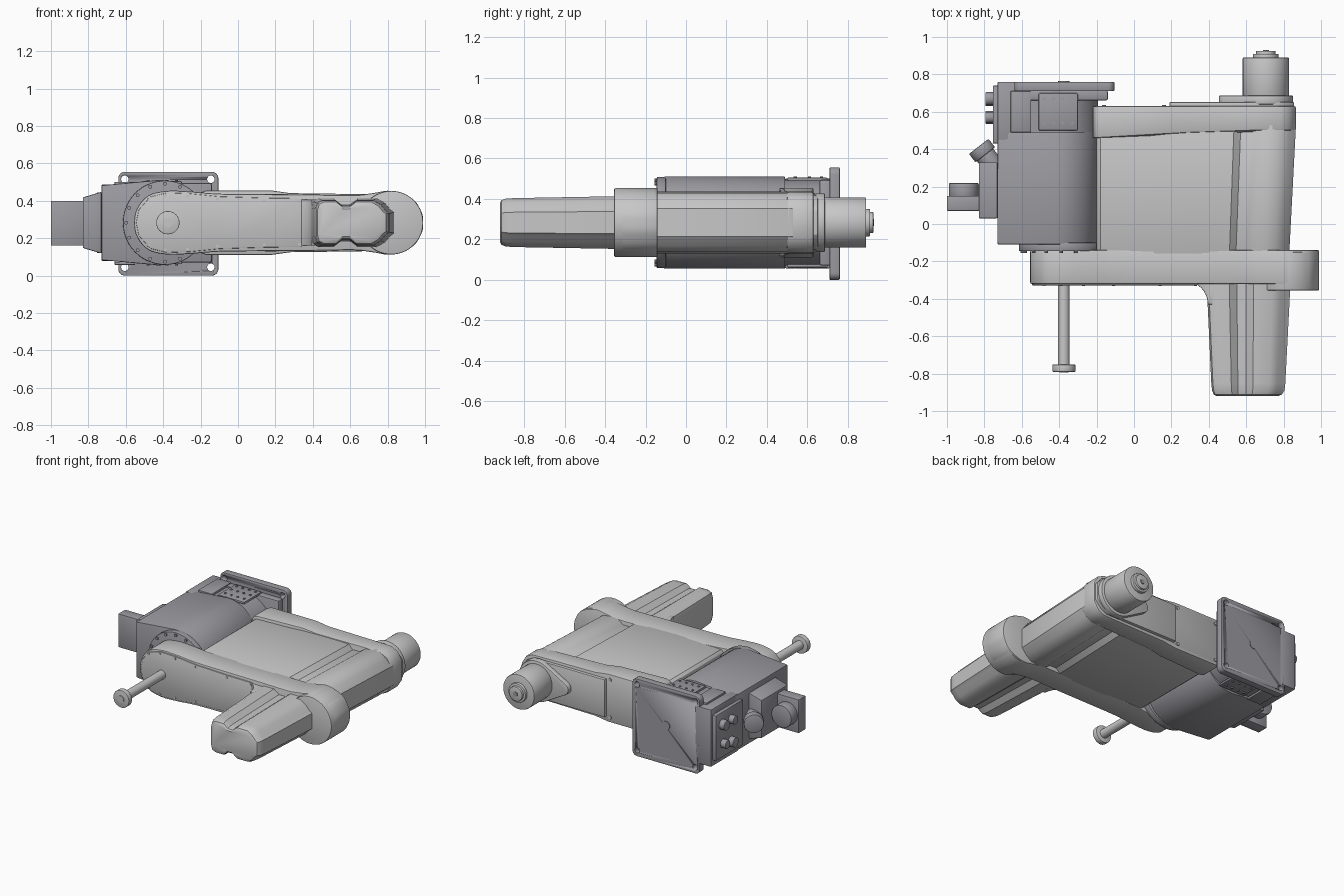
import bpy, bmesh, math
from mathutils import Vector

cube = bpy.data.objects.get("Cube")
if cube:
    bpy.data.objects.remove(cube, do_unlink=True)

ZC = 0.283          # height of the mirror plane of every housing
SHAFT_X = -0.375
MOTOR_X = 0.705


def material(name, rgb):
    m = bpy.data.materials.new(name)
    m.use_nodes = True
    m.diffuse_color = (*rgb, 1)
    m.node_tree.nodes["Principled BSDF"].inputs["Base Color"].default_value = (*rgb, 1)
    return m


LIGHT = material("light grey", (0.57, 0.57, 0.57))
DARK = material("dark grey", (0.33, 0.33, 0.36))


def finish(name, bm, mat, bevel=0.0):
    bmesh.ops.recalc_face_normals(bm, faces=bm.faces)
    if bevel:
        edges = [e for e in bm.edges if e.calc_face_angle(0) > math.radians(40)]
        bmesh.ops.bevel(bm, geom=edges, offset=bevel, segments=2, profile=0.5,
                        affect='EDGES', clamp_overlap=True)
    me = bpy.data.meshes.new(name)
    bm.to_mesh(me)
    bm.free()
    me.materials.append(mat)
    me.shade_smooth()
    me.set_sharp_from_angle(angle=math.radians(32))
    ob = bpy.data.objects.new(name, me)
    bpy.context.collection.objects.link(ob)
    return ob


def mirrored(half):
    """Closed (x, z) outline from (x, half height) points, left to right."""
    return ([(x, ZC + h) for x, h in half] +
            [(x, ZC - h) for x, h in reversed(half) if h > 0])


def smooth(pts, steps=5):
    """Catmull-Rom curve through a closed outline."""
    out, n = [], len(pts)
    for i in range(n):
        a, b, c, d = (Vector(pts[(i + k) % n]) for k in (-1, 0, 1, 2))
        for s in range(steps):
            t = s / steps
            out.append(tuple(0.5 * (2 * b + (c - a) * t + (2 * a - 5 * b + 4 * c - d) * t ** 2
                                    + (3 * b - a - 3 * c + d) * t ** 3)))
    return out


def arc(cx, cz, r, a0, a1, n=16):
    angles = [math.radians(a0 + (a1 - a0) * i / n) for i in range(n + 1)]
    return [(cx + r * math.cos(a), cz + r * math.sin(a)) for a in angles]


def loft(name, sections, mat, bevel=0.0):
    """Skin equal-length (x, z) outlines placed at successive y values."""
    bm = bmesh.new()
    rings = [[bm.verts.new((x, y, z)) for x, z in pts] for y, pts in sections]
    for a, b in zip(rings, rings[1:]):
        for i in range(len(a)):
            j = (i + 1) % len(a)
            bm.faces.new((a[i], a[j], b[j], b[i]))
    bm.faces.new(rings[0])
    bm.faces.new(rings[-1])
    return finish(name, bm, mat, bevel)


def prism(name, pts, y0, y1, mat, bevel=0.0):
    return loft(name, [(y0, pts), (y1, pts)], mat, bevel)


def resized(pts, sx, sz, cx):
    return [(cx + (x - cx) * sx, ZC + (z - ZC) * sz) for x, z in pts]


def rounded(x0, x1, z0, z1, r):
    return (arc(x1 - r, z1 - r, r, 0, 90, 6) + arc(x0 + r, z1 - r, r, 90, 180, 6) +
            arc(x0 + r, z0 + r, r, 180, 270, 6) + arc(x1 - r, z0 + r, r, 270, 360, 6))


def rod(name, start, end, r, mat, bevel=0.0, sides=40):
    a, b = Vector(start), Vector(end)
    bm = bmesh.new()
    bmesh.ops.create_cone(bm, cap_ends=True, segments=sides, radius1=r, radius2=r, depth=(b - a).length)
    rot = (b - a).to_track_quat('Z', 'Y').to_matrix().to_4x4()
    bmesh.ops.transform(bm, matrix=rot, verts=bm.verts)
    bmesh.ops.translate(bm, vec=(a + b) / 2, verts=bm.verts)
    return finish(name, bm, mat, bevel)


def y_rod(name, x, y0, y1, r, mat, z=ZC, bevel=0.0, sides=40):
    return rod(name, (x, y0, z), (x, y1, z), r, mat, bevel, sides)


def box(name, x0, x1, y0, y1, z0, z1, mat, bevel=0.0):
    return prism(name, [(x0, z0), (x1, z0), (x1, z1), (x0, z1)], y0, y1, mat, bevel)


# Base: half-round column with a boxy cable side
left = [(-0.73, ZC + 0.2), (-0.73, ZC - 0.2)]
tube = arc(-0.42, ZC, 0.228, -90, 90, 28) + left
prism("base_column", tube, -0.11, 0.49, DARK, 0.006)
prism("base_rear_column", resized(tube, 1, 0.93, -0.73), 0.48, 0.72, DARK)
box("base_rear_collar", -0.6, -0.14, 0.66, 0.715, 0.07, 0.495, DARK, 0.01)
box("base_back_block", -0.73, -0.6, 0.45, 0.76, ZC - 0.205, ZC + 0.205, DARK, 0.006)
y_rod("base_bearing_ring", -0.39, -0.145, -0.1, 0.225, DARK, bevel=0.005, sides=56)
for i in range(16):
    a = i * math.tau / 16
    y_rod("ring_bolt", -0.39 + 0.208 * math.cos(a), -0.155, -0.14, 0.01, DARK,
          ZC + 0.208 * math.sin(a), sides=10)

# Mounting plate with four corner holes
plate = prism("mounting_plate", rounded(-0.64, -0.105, 0.0, 0.555, 0.035), 0.71, 0.76, DARK, 0.004)
for x in (-0.605, -0.145):
    for z in (0.045, 0.515):
        cutter = y_rod("hole_cutter", x, 0.6, 0.9, 0.02, DARK, z, sides=20)
        cutter.hide_render = True
        cutter.hide_set(True)
        mod = plate.modifiers.new("hole", 'BOOLEAN')
        mod.operation, mod.object, mod.solver = 'DIFFERENCE', cutter, 'EXACT'
y_rod("plate_centre_boss", -0.375, 0.755, 0.764, 0.03, DARK, sides=24)

# Bolted access panels on both faces of the base
for s in (-1, 1):
    lo, hi = sorted((ZC + s * 0.205, ZC + s * 0.222))
    box("access_panel", -0.51, -0.3, 0.5, 0.7, lo, hi, DARK, 0.006)
    box("side_panel", -0.66, -0.55, 0.49, 0.71, lo - 0.004, hi - 0.004, DARK, 0.004)
    for x in (-0.48, -0.43, -0.38, -0.33):
        for y in (0.54, 0.61, 0.67):
            rod("panel_screw", (x, y, ZC + s * 0.22), (x, y, ZC + s * 0.228), 0.008, DARK, sides=8)

# Cable side: stepped bracket, connector block, angled plug, socket panel
bracket = [(-0.83, ZC - 0.135), (-0.73, ZC - 0.165), (-0.73, ZC + 0.165), (-0.83, ZC + 0.135)]
prism("connector_bracket", bracket, 0.03, 0.33, DARK, 0.006)
wedge = [(-0.73, ZC - 0.2), (-0.6, ZC - 0.21), (-0.6, ZC + 0.21), (-0.73, ZC + 0.2)]
prism("base_front_wedge", wedge, -0.1, 0.3, DARK, 0.005)
box("connector_block", -1.0, -0.82, 0.07, 0.15, 0.16, 0.4, DARK, 0.004)
y_rod("connector_knob", -0.91, 0.14, 0.22, 0.08, DARK, bevel=0.008)
rod("angled_plug", (-0.72, 0.27, ZC), (-0.82, 0.4, ZC), 0.055, DARK, 0.006)
rod("plug_collar", (-0.795, 0.37, ZC), (-0.83, 0.415, ZC), 0.066, DARK, 0.006)
box("socket_panel", -0.755, -0.72, 0.43, 0.74, 0.12, 0.445, DARK, 0.006)
for y, z, r in ((0.57, 0.2, 0.035), (0.57, 0.36, 0.03), (0.66, 0.22, 0.03), (0.67, 0.36, 0.035)):
    rod("socket", (-0.75, y, z), (-0.795, y, z), r, DARK, 0.005, 20)

# Front link slab with rounded ends and a slight waist
slab = [(-0.555, 0), (-0.54, 0.075), (-0.48, 0.145), (-0.38, 0.17), (-0.26, 0.167), (-0.1, 0.155),
        (0.15, 0.152), (0.4, 0.15), (0.62, 0.147), (0.72, 0.158), (0.82, 0.17), (0.93, 0.13),
        (0.98, 0.06), (0.99, 0)]
prism("link_slab", smooth(mirrored(slab)), -0.32, -0.14, LIGHT, 0.008)
y_rod("link_round_end", 0.82, -0.355, -0.15, 0.17, LIGHT, bevel=0.006, sides=64)
cover = [(-0.545, 0), (-0.53, 0.07), (-0.47, 0.138), (-0.38, 0.16), (-0.26, 0.156), (-0.1, 0.14),
         (0.15, 0.132), (0.34, 0.13)]
prism("link_cover", mirrored(cover), -0.328, -0.31, LIGHT, 0.004)
for x, h in cover[2:]:
    for s in (-1, 1):
        y_rod("cover_screw", x - 0.01, -0.332, -0.32, 0.008, LIGHT, ZC + s * (h - 0.015), sides=8)

# Tapered forward nose with a grooved section, and its fillet to the slab
nose = mirrored([(0.39, 0.08), (0.4, 0.115), (0.43, 0.13), (0.51, 0.13), (0.55, 0.1), (0.6, 0.1),
                 (0.64, 0.13), (0.74, 0.13), (0.785, 0.105), (0.815, 0.07), (0.835, 0.055)])
loft("nose", [(-0.14, nose), (-0.35, nose), (-0.85, resized(nose, 0.89, 0.93, 0.6)),
              (-0.89, resized(nose, 0.87, 0.91, 0.6)), (-0.912, resized(nose, 0.82, 0.85, 0.59)),
              (-0.92, resized(nose, 0.74, 0.74, 0.585))], LIGHT)
bm = bmesh.new()
corner = arc(0.27, -0.43, 0.125, 90, 0, 10) + [(0.45, -0.43), (0.45, -0.25), (0.27, -0.25)]
face = bm.faces.new([bm.verts.new((x, y, ZC - 0.123)) for x, y in corner])
new = bmesh.ops.extrude_face_region(bm, geom=[face])["geom"]
bmesh.ops.translate(bm, vec=(0, 0, 0.246), verts=[v for v in new if isinstance(v, bmesh.types.BMVert)])
finish("nose_fillet", bm, LIGHT, 0.005)

# Wide arm housing between slab and end cap
housing = mirrored([(-0.2, 0.135), (-0.18, 0.15), (0.18, 0.153), (0.4, 0.15), (0.51, 0.146),
                    (0.545, 0.118), (0.595, 0.118), (0.635, 0.146), (0.7, 0.152), (0.755, 0.145),
                    (0.795, 0.115), (0.83, 0.07)])
loft("arm_housing", [(-0.16, housing), (0.53, resized(housing, 1.035, 1.0, -0.2))], LIGHT, 0.004)

# Rear end cap, flush plates and motor
cap = mirrored([(-0.22, 0.12), (-0.205, 0.16), (-0.17, 0.172), (0.18, 0.172), (0.28, 0.158),
                (0.65, 0.153), (0.78, 0.15), (0.83, 0.125), (0.865, 0.07)])
end_cap = prism("end_cap", cap, 0.5, 0.63, LIGHT, 0.008)
for v in end_cap.data.vertices:      # slanted front edge
    if v.co.y < 0.55:
        v.co.y -= 0.04 * max(0, 0.5 - v.co.x) / 0.7
back = mirrored([(0.19, 0.135), (0.6, 0.135), (0.76, 0.135), (0.81, 0.11), (0.855, 0.06)])
prism("back_plate", back, 0.62, 0.652, LIGHT, 0.004)
flange = arc(MOTOR_X, ZC, 0.145, -120, 120, 28) + arc(0.5, ZC, 0.045, 120, 240, 8)
prism("motor_flange", flange, 0.64, 0.687, LIGHT, 0.005)
y_rod("motor", MOTOR_X, 0.68, 0.89, 0.124, LIGHT, bevel=0.005, sides=56)
y_rod("motor_hub", MOTOR_X, 0.88, 0.91, 0.068, LIGHT, bevel=0.003)
y_rod("motor_hub_cap", MOTOR_X, 0.9, 0.926, 0.052, LIGHT, bevel=0.003)
y_rod("motor_centre", MOTOR_X, 0.92, 0.93, 0.018, DARK, sides=6)
for x in (-0.16, 0.16):
    for s in (-1, 1):
        y_rod("cap_screw", x, 0.625, 0.637, 0.012, LIGHT, ZC + s * 0.135, sides=10)

# Output shaft with end flange
y_rod("output_shaft", SHAFT_X, -0.78, -0.3, 0.031, LIGHT)
y_rod("shaft_flange", SHAFT_X, -0.79, -0.752, 0.062, LIGHT, bevel=0.003)
y_rod("shaft_centre", SHAFT_X, -0.794, -0.78, 0.024, LIGHT, sides=24)
